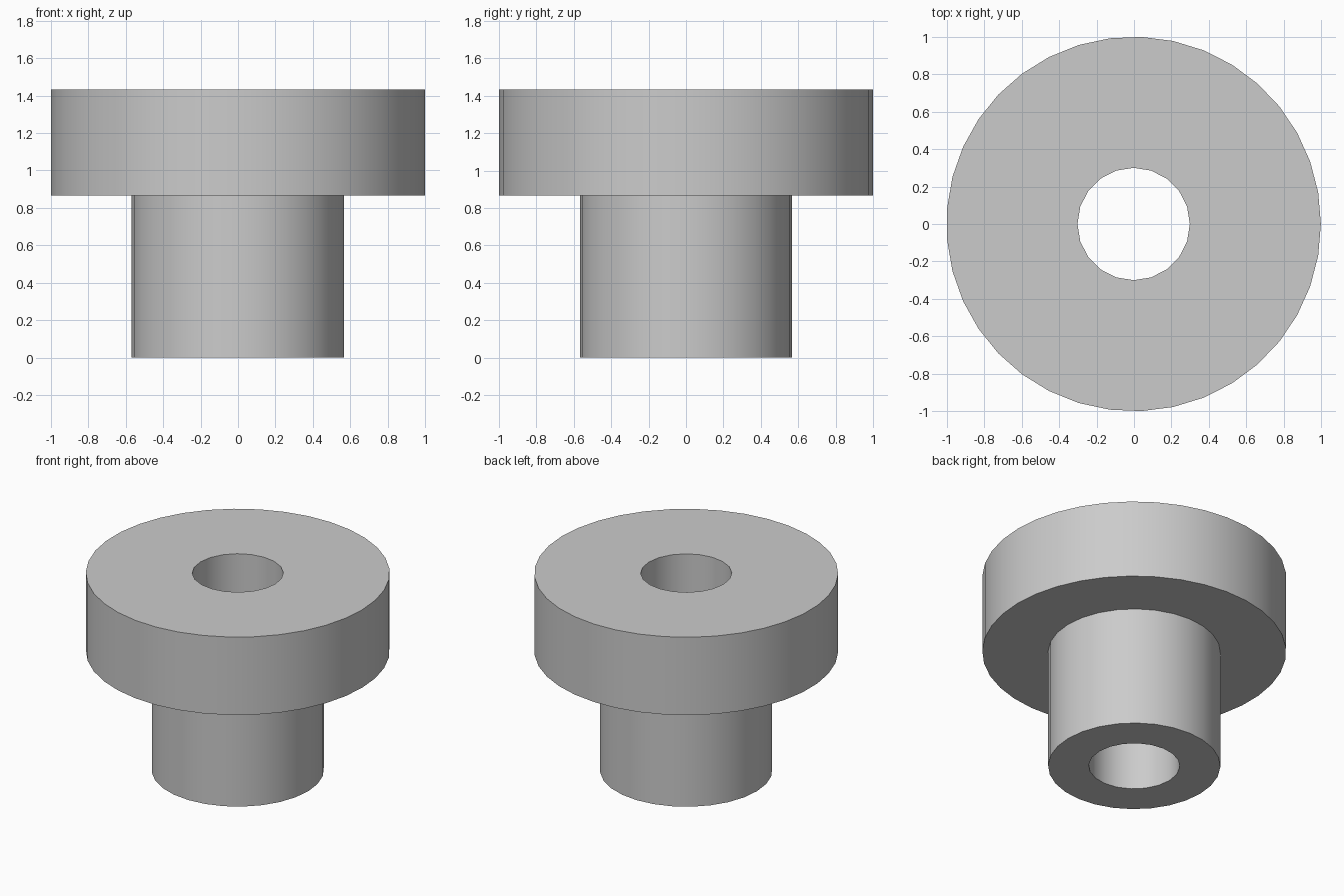
import bpy
import bmesh
from math import cos, sin, tau

default = bpy.data.objects.get("Cube")
if default:
    bpy.data.objects.remove(default, do_unlink=True)

# Dimensions
HEAD_R, STEM_R, BORE_R = 1.0, 0.567, 0.3
HEAD_SIDES, STEM_SIDES, BORE_SIDES = 37, 28, 20
SHOULDER_Z, TOP_Z = 0.867, 1.433

bm = bmesh.new()


def ring(radius, sides, z):
    """Closed loop of edges at one height; returns its vertices and edges."""
    verts = [bm.verts.new((radius * cos(tau * i / sides),
                           radius * sin(tau * i / sides), z))
             for i in range(sides)]
    edges = [bm.edges.new((verts[i - 1], verts[i])) for i in range(sides)]
    return verts, edges


def wall(low, high):
    """Straight wall between two rings with the same number of sides."""
    a, b = low[0], high[0]
    for i in range(len(a)):
        bm.faces.new((a[i - 1], a[i], b[i], b[i - 1]))


def flat_ring(outer, inner):
    """Flat face with a round opening between two rings."""
    bmesh.ops.triangle_fill(bm, edges=outer[1] + inner[1], use_beauty=True)


head_low = ring(HEAD_R, HEAD_SIDES, SHOULDER_Z)
head_high = ring(HEAD_R, HEAD_SIDES, TOP_Z)
stem_low = ring(STEM_R, STEM_SIDES, 0)
stem_high = ring(STEM_R, STEM_SIDES, SHOULDER_Z)
bore_low = ring(BORE_R, BORE_SIDES, 0)
bore_high = ring(BORE_R, BORE_SIDES, TOP_Z)

# Head, stem and through bore
wall(head_low, head_high)
wall(stem_low, stem_high)
wall(bore_low, bore_high)

# Top, shoulder underside and foot
flat_ring(head_high, bore_high)
flat_ring(head_low, stem_high)
flat_ring(stem_low, bore_low)
bmesh.ops.recalc_face_normals(bm, faces=bm.faces)

# The odd-sided head is slightly narrower on -x, so centre its extents
xs = [v.co.x for v in bm.verts]
bmesh.ops.translate(bm, verts=bm.verts, vec=(-(min(xs) + max(xs)) / 2, 0, 0))

mesh = bpy.data.meshes.new("flanged_bushing")
bm.to_mesh(mesh)
bm.free()
bushing = bpy.data.objects.new("flanged_bushing", mesh)
bpy.context.collection.objects.link(bushing)

# Single light grey material
grey = bpy.data.materials.new("light grey")
grey.use_nodes = True
colour = (0.6, 0.6, 0.6, 1)
grey.diffuse_color = colour
for node in grey.node_tree.nodes:
    if node.type == "BSDF_PRINCIPLED":
        node.inputs["Base Color"].default_value = colour
mesh.materials.append(grey)

# Smooth round walls, sharp rims
bpy.ops.object.select_all(action="DESELECT")
bushing.select_set(True)
bpy.context.view_layer.objects.active = bushing
bpy.ops.object.shade_smooth_by_angle()
